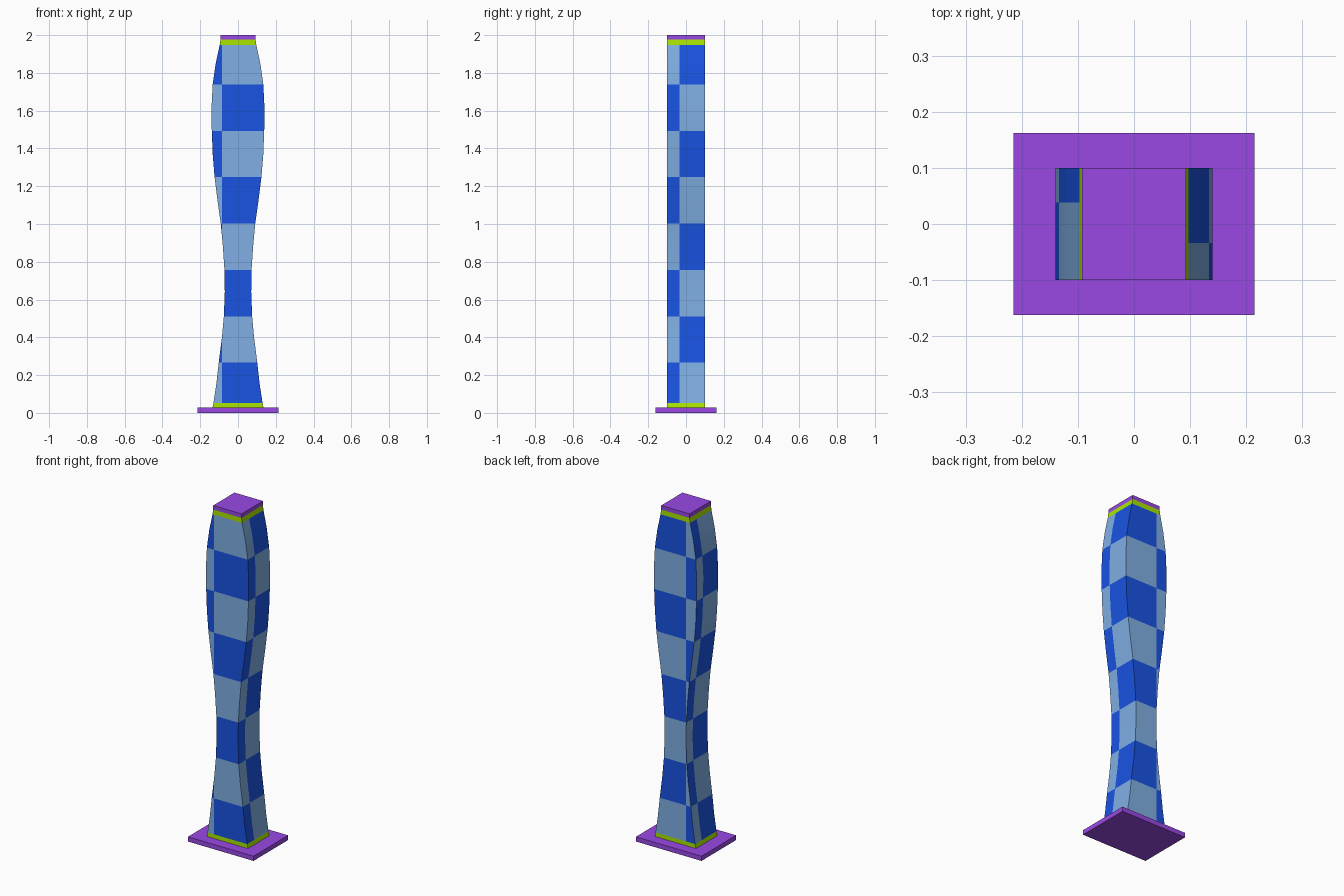
import bpy, bmesh, math

if "Cube" in bpy.data.objects:
    bpy.data.objects.remove(bpy.data.objects["Cube"])


def material(name, rgb):
    m = bpy.data.materials.new(name)
    m.diffuse_color = (*rgb, 1)
    m.use_nodes = True
    m.node_tree.nodes["Principled BSDF"].inputs["Base Color"].default_value = m.diffuse_color
    return m


PALE = material("pale blue", (0.215, 0.43, 0.77))
DEEP = material("deep blue", (0.010, 0.088, 0.77))
LIME = material("lime green", (0.40, 0.78, 0.0))
PURPLE = material("purple", (0.32, 0.066, 0.78))

# Half width of the column against height
PROFILE = [(0.028, 0.135), (0.053, 0.130), (0.15, 0.115), (0.267, 0.102), (0.40, 0.085),
           (0.51, 0.075), (0.64, 0.070), (0.76, 0.072), (0.88, 0.080), (1.0, 0.091),
           (1.12, 0.108), (1.247, 0.124), (1.37, 0.134), (1.50, 0.139), (1.62, 0.140),
           (1.74, 0.134), (1.85, 0.118), (1.947, 0.097), (1.976, 0.093)]
DEPTH = 0.1
STEP, START = 0.2455, 0.0205      # checker band height and offset
FRONT_X, BACK_X = -0.086, -0.071  # where the checks change across the faces
RIGHT_Y, LEFT_Y = -0.034, 0.038


def half_width(z):
    for (z0, w0), (z1, w1) in zip(PROFILE, PROFILE[1:]):
        if z <= z1 + 1e-6:
            return w0 + (w1 - w0) * (z - z0) / (z1 - z0)
    return PROFILE[-1][1]


def loft(name, levels):
    """Stack rectangular rings following the profile and cap both ends."""
    bm = bmesh.new()
    rings = []
    for z in levels:
        w = half_width(z)
        rings.append([bm.verts.new((sx * w, sy * DEPTH, z))
                      for sx, sy in ((-1, -1), (1, -1), (1, 1), (-1, 1))])
    for a, b in zip(rings, rings[1:]):
        for i in range(4):
            j = (i + 1) % 4
            bm.faces.new((a[i], a[j], b[j], b[i]))
    bm.faces.new(rings[0][::-1])
    bm.faces.new(rings[-1])
    return name, bm


def finish(name, bm, mats):
    bm.normal_update()
    me = bpy.data.meshes.new(name)
    bm.to_mesh(me)
    bm.free()
    for m in mats:
        me.materials.append(m)
    ob = bpy.data.objects.new(name, me)
    bpy.context.collection.objects.link(ob)
    return ob


def plate(name, hx, hy, z0, z1):
    bm = bmesh.new()
    bmesh.ops.create_cube(bm, size=1)
    for v in bm.verts:
        v.co = (v.co.x * 2 * hx, v.co.y * 2 * hy, z1 if v.co.z > 0 else z0)
    return finish(name, bm, [PURPLE])


# Checkered shaft
levels = [z for z, _ in PROFILE[1:-1]]
name, bm = loft("checkered_shaft", levels)
cuts = [((x, 0, 0), (1, 0, 0)) for x in (FRONT_X, BACK_X)]
cuts += [((0, y, 0), (0, 1, 0)) for y in (RIGHT_Y, LEFT_Y)]
cuts += [((0, 0, START + STEP * k), (0, 0, 1)) for k in range(1, 8)]
for co, no in cuts:
    bmesh.ops.bisect_plane(bm, geom=bm.verts[:] + bm.edges[:] + bm.faces[:],
                           plane_co=co, plane_no=no, dist=1e-5)
bm.normal_update()
for f in bm.faces:
    c, n = f.calc_center_median(), f.normal
    band = math.floor((c.z - START) / STEP)
    if n.y < -0.7:          # front
        deep = c.x > FRONT_X
    elif n.y > 0.7:         # back
        deep = c.x < BACK_X
    elif n.x > 0:           # right side
        deep = c.y < RIGHT_Y
    else:                   # left side
        deep = c.y < LEFT_Y
    f.material_index = int(deep ^ (band % 2 == 1))
shaft = finish(name, bm, [PALE, DEEP])
bpy.context.view_layer.objects.active = shaft
shaft.select_set(True)
bpy.ops.object.shade_smooth_by_angle(angle=math.radians(30))

# Lime collars at both ends
finish(*loft("lower_collar", (0.028, 0.053)), [LIME])
finish(*loft("upper_collar", (1.947, 1.976)), [LIME])

# Base plate and cap
plate("base_plate", 0.215, 0.162, 0.0, 0.028)
plate("top_cap", 0.093, DEPTH, 1.976, 2.0)
